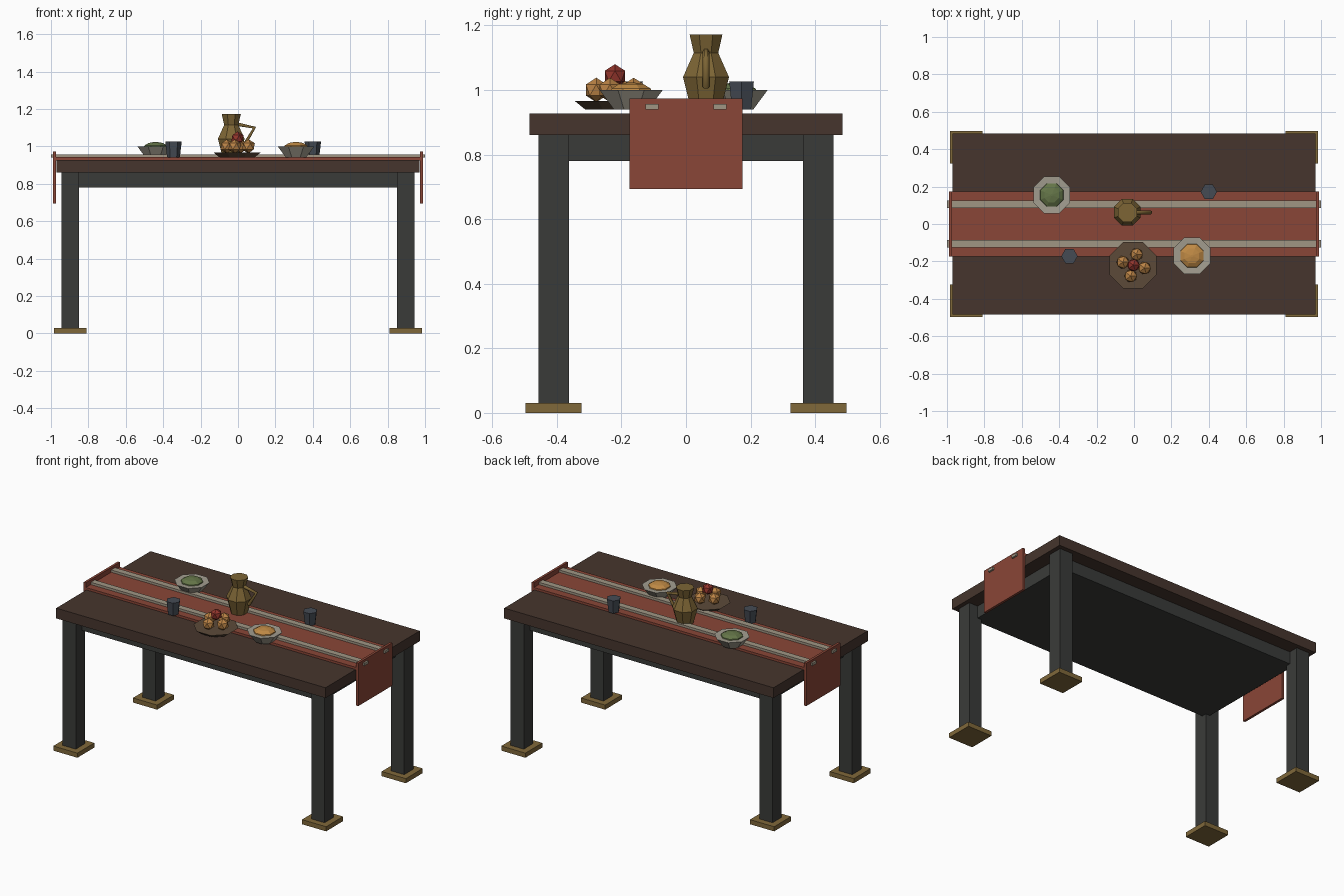
import bpy, bmesh
from math import cos, sin, pi, radians

if "Cube" in bpy.data.objects:
    bpy.data.objects.remove(bpy.data.objects["Cube"])


def material(name, hex_code):
    srgb = [int(hex_code[i:i + 2], 16) / 255 for i in (0, 2, 4)]
    m = bpy.data.materials.new(name)
    m.diffuse_color = [c / 12.92 if c <= 0.04 else ((c + 0.055) / 1.055) ** 2.4 for c in srgb] + [1]
    m.use_nodes = True
    m.node_tree.nodes["Principled BSDF"].inputs["Base Color"].default_value = m.diffuse_color
    return m


WOOD = material("dark_wood", "46352D")
IRON = material("dark_iron", "3A3B39")
BRASS = material("brass", "80683A")
CLOTH = material("red_cloth", "8A4637")
TRIM = material("pale_trim", "A09684")
CLAY = material("grey_clay", "A39E90")
PLATE = material("plate_wood", "5C4A39")
JUG = material("jug_glaze", "7D6535")
CUP = material("cup_pewter", "454B54")
GREEN = material("green_stew", "647548")
SOUP = material("orange_stew", "C08A45")
ORANGE = material("orange_fruit", "BC8446")
RED = material("red_fruit", "93352C")


def from_bmesh(name, bm, mat):
    bmesh.ops.recalc_face_normals(bm, faces=bm.faces)
    mesh = bpy.data.meshes.new(name)
    bm.to_mesh(mesh)
    bm.free()
    mesh.materials.append(mat)
    ob = bpy.data.objects.new(name, mesh)
    bpy.context.collection.objects.link(ob)
    return ob


def box(name, x, y, z, mat):
    """Box from (min, max) ranges."""
    bm = bmesh.new()
    bmesh.ops.create_cube(bm, size=1)
    for v in bm.verts:
        v.co = [r[0] + (c + 0.5) * (r[1] - r[0]) for r, c in zip((x, y, z), v.co)]
    return from_bmesh(name, bm, mat)


def lathe(name, x, y, profile, sides, mat):
    """Faceted turned form from (radius, z) rings, capped at both ends."""
    bm = bmesh.new()
    off = pi / 8 if sides == 8 else 0
    rings = [[bm.verts.new((x + r * cos(off + 2 * pi * i / sides),
                            y + r * sin(off + 2 * pi * i / sides), z))
              for i in range(sides)] for r, z in profile]
    for a, b in zip(rings, rings[1:]):
        for i in range(sides):
            j = (i + 1) % sides
            bm.faces.new((a[i], a[j], b[j], b[i]))
    bm.faces.new(rings[0])
    bm.faces.new(rings[-1])
    return from_bmesh(name, bm, mat)


def fruit(name, x, y, z, r, mat):
    bm = bmesh.new()
    bmesh.ops.create_icosphere(bm, subdivisions=1, radius=r)
    from_bmesh(name, bm, mat).location = (x, y, z)


# Table
box("table_top", (-0.97, 0.97), (-0.485, 0.485), (0.86, 0.927), WOOD)
box("apron", (-0.88, 0.88), (-0.395, 0.395), (0.78, 0.86), IRON)
for sx, side in ((-1, "left"), (1, "right")):
    for sy, end in ((-1, "front"), (1, "back")):
        x, y = 0.896 * sx, 0.41 * sy
        box(f"{end}_{side}_leg", (x - 0.047, x + 0.047), (y - 0.047, y + 0.047), (0.02, 0.86), IRON)
        box(f"{end}_{side}_foot", (x - 0.087, x + 0.087), (y - 0.087, y + 0.087), (0, 0.03), BRASS)

# Runner with hanging ends and trim stripes
box("runner", (-0.975, 0.975), (-0.175, 0.175), (0.925, 0.942), CLOTH)
for s, side in ((-1, "left"), (1, "right")):
    box(f"runner_{side}_drop", (s * 0.981 - 0.008, s * 0.981 + 0.008), (-0.175, 0.175), (0.694, 0.973), CLOTH)
for s, end in ((-1, "front"), (1, "back")):
    box(f"runner_{end}_stripe", (-1, 1), (s * 0.105 - 0.02, s * 0.105 + 0.02), (0.94, 0.957), TRIM)

# Bowls with food
for name, x, y, mat in (("green", -0.44, 0.155, GREEN), ("orange", 0.31, -0.17, SOUP)):
    lathe(f"{name}_bowl", x, y, [(0.058, 0.94), (0.106, 1.0), (0.07, 0.998)], 8, CLAY)
    lathe(f"{name}_food", x, y, [(0.07, 0.99), (0.066, 1.004), (0.042, 1.018), (0.006, 1.024)], 8, mat)

# Plate of fruit
lathe("plate", -0.005, -0.22, [(0.1, 0.94), (0.135, 0.966)], 8, PLATE)
for i in range(4):
    a = radians(75 + 90 * i)
    fruit(f"orange_{i + 1}", -0.002 + 0.06 * cos(a), -0.22 + 0.06 * sin(a), 1.0, 0.038, ORANGE)
fruit("red_fruit", -0.003, -0.22, 1.043, 0.037, RED)

# Jug and handle
lathe("jug", -0.036, 0.062, [(0.05, 0.94), (0.077, 1.04), (0.041, 1.115), (0.055, 1.172)], 8, JUG)
curve = bpy.data.curves.new("jug_handle", "CURVE")
curve.dimensions = "3D"
curve.bevel_depth = 0.011
curve.bevel_resolution = 1
curve.use_fill_caps = True
path = curve.splines.new("POLY")
path.points.add(2)
for p, (x, z) in zip(path.points, ((0.0, 1.118), (0.088, 1.1), (0.035, 1.01))):
    p.co = (x, 0.062, z, 1)
curve.materials.append(JUG)
bpy.context.collection.objects.link(bpy.data.objects.new("jug_handle", curve))

# Cups
for name, x, y in (("front_cup", -0.345, -0.172), ("back_cup", 0.4, 0.172)):
    lathe(name, x, y, [(0.034, 0.94), (0.044, 1.026)], 6, CUP)
